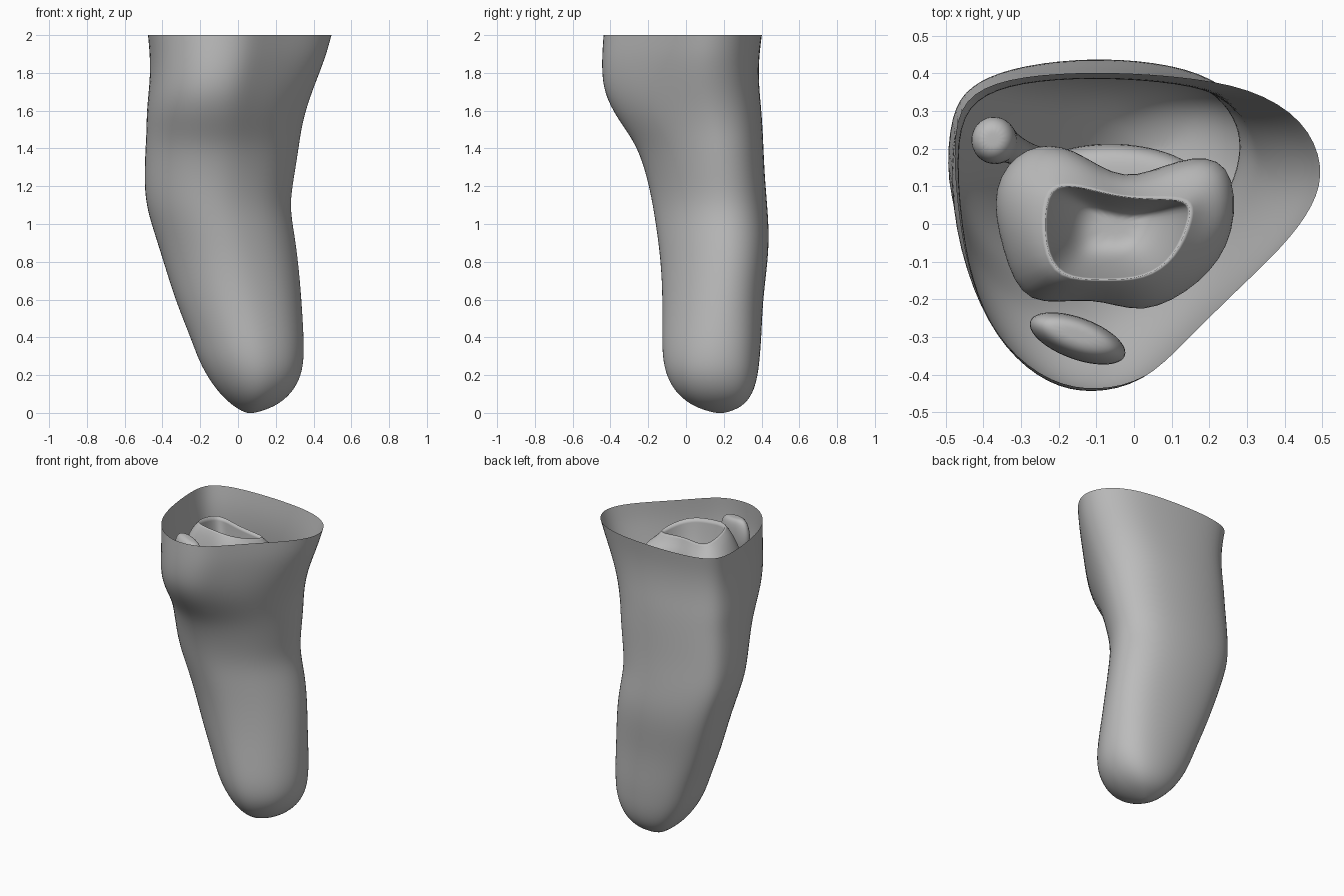
import bpy, bmesh, math
from mathutils import Vector

old = bpy.data.objects.get("Cube")
if old:
    bpy.data.objects.remove(old, do_unlink=True)

grey = bpy.data.materials.new("matte_grey")
grey.use_nodes = True
color = (0.5, 0.5, 0.5, 1)
grey.diffuse_color = color
grey.node_tree.nodes["Principled BSDF"].inputs["Base Color"].default_value = color


def loft(name, rings, cap_start=False, cap_end=False, sharp_ring=None):
    """Skin a series of equal-sized rings and smooth the result."""
    bm = bmesh.new()
    crease = bm.edges.layers.float.new("crease_edge")
    loops = [[bm.verts.new(p) for p in ring] for ring in rings]
    n = len(loops[0])
    for a, b in zip(loops, loops[1:]):
        for i in range(n):
            j = (i + 1) % n
            bm.faces.new((a[i], a[j], b[j], b[i]))
    for wanted, loop in ((cap_start, loops[0]), (cap_end, loops[-1])):
        if wanted:
            centre = bm.verts.new(sum((v.co for v in loop), Vector()) / n)
            for i in range(n):
                bm.faces.new((loop[i], loop[(i + 1) % n], centre))
    if sharp_ring is not None:
        loop = loops[sharp_ring]
        for i in range(n):
            bm.edges.get((loop[i], loop[(i + 1) % n]))[crease] = 1
    bmesh.ops.recalc_face_normals(bm, faces=bm.faces)
    mesh = bpy.data.meshes.new(name)
    bm.to_mesh(mesh)
    bm.free()
    mesh.materials.append(grey)
    mesh.shade_smooth()
    obj = bpy.data.objects.new(name, mesh)
    bpy.context.collection.objects.link(obj)
    mod = obj.modifiers.new("smooth", "SUBSURF")
    mod.levels = mod.render_levels = 2


def ellipse(x, y, z, rx, ry, n=16, turn=0.0, tilt=0.0):
    ring = []
    for i in range(n):
        t = math.tau * i / n
        u, v = rx * math.cos(t), ry * math.sin(t)
        px = u * math.cos(turn) - v * math.sin(turn)
        py = u * math.sin(turn) + v * math.cos(turn)
        ring.append(Vector((x + px, y + py, z + tilt * px)))
    return ring


# Limb skin: rounded triangular rim easing into an oval, tapering stump
rim = [(.49, .15), (.44, .27), (.3, .355), (.1, .385), (-.1, .395), (-.3, .385),
       (-.43, .345), (-.48, .25), (-.46, 0), (-.42, -.18), (-.34, -.32),
       (-.22, -.41), (-.1, -.43), (.03, -.4), (.13, -.3), (.25, -.18),
       (.38, -.06), (.465, .05)]


def skin_ring(z, x0, x1, y0, y1, weight):
    pts = []
    for x, y in rim:
        u, v = x / .48, (y + .015) / .415
        t = math.atan2(v, u)
        c, s = math.cos(t), math.sin(t)
        # the right side of the shin is flattest, the calf side fullest
        e = 2.7 if v >= 0 else (2.0 if u > 0 else 1.55)
        k = (abs(c) ** e + abs(s) ** e) ** (-1 / e)
        pts.append((weight * u + (1 - weight) * k * c,
                    weight * v + (1 - weight) * k * s))
    us, vs = zip(*pts)

    def fit(a, seq, lo, hi):
        swell = .012 * (hi - lo)
        lo, hi = lo - swell, hi + swell
        return lo + (a - min(seq)) / (max(seq) - min(seq)) * (hi - lo)
    return [Vector((fit(u, us, x0, x1), fit(v, vs, y0, y1), z)) for u, v in pts]


sections = [
    (2.0, -.475, .495, -.435, .395, 1), (1.9, -.465, .468, -.442, .382, .97),
    (1.8, -.462, .43, -.443, .378, .92), (1.7, -.468, .39, -.43, .383, .82),
    (1.6, -.475, .355, -.385, .393, .68), (1.5, -.48, .33, -.315, .4, .56),
    (1.4, -.487, .315, -.25, .405, .48), (1.25, -.495, .29, -.2, .412, .42),
    (1.1, -.488, .265, -.17, .425, .36), (.95, -.442, .29, -.148, .435, .32),
    (.8, -.395, .312, -.13, .428, .28), (.6, -.335, .33, -.121, .402, .2),
    (.4, -.255, .343, -.125, .394, .1), (.3, -.22, .344, -.123, .386, .05),
    (.2, -.172, .332, -.105, .376, 0), (.1, -.1, .28, -.05, .35, 0),
    (.03, -.02, .19, .045, .295, 0), (0, .04, .09, .15, .21, 0)]
loft("limb_skin", [skin_ring(*s) for s in sections], cap_end=True)

# Upper bone: thin hollow cut shaft flaring out to two knuckles
cut = [(-.18, .105), (-.235, .09), (-.24, -.06), (-.2, -.145), (-.08, -.15),
       (.03, -.145), (.11, -.09), (.155, .025), (.145, .065), (.05, .065),
       (-.04, .072), (-.11, .09)]
knuckles = [(-.29, .215), (-.385, .1), (-.35, -.07), (-.29, -.23), (-.11, -.185),
            (.02, -.25), (.18, -.16), (.275, -.03), (.265, .18), (.12, .18),
            (-.03, .1), (-.16, .21)]


def bone_ring(mix, scale, z, slope=0.0):
    ring = []
    for (ax, ay), (bx, by) in zip(cut, knuckles):
        x, y = ax + (bx - ax) * mix, ay + (by - ay) * mix
        ring.append(Vector((-.05 + (x + .05) * scale, y * scale,
                            z - slope * (y + .5 * x))))
    return ring


loft("upper_bone", [
    bone_ring(0, .4, 1.66), bone_ring(0, .65, 1.71), bone_ring(0, .88, 1.83, .15),
    bone_ring(0, 1, 1.945, .2), bone_ring(.35, 1, 1.9, .2), bone_ring(.85, 1, 1.83),
    bone_ring(1, 1.02, 1.75), bone_ring(1, .98, 1.67), bone_ring(1, .7, 1.61)],
    cap_start=True, cap_end=True, sharp_ring=3)

# Lower bone: broad plateau and a slim shaft ending inside the stump
loft("lower_bone", [ellipse(*r) for r in (
    (-.05, .08, 1.61, .2, .09), (-.06, .08, 1.59, .27, .13),
    (-.06, .08, 1.5, .28, .14), (-.08, .08, 1.35, .17, .13),
    (-.1, .08, 1.15, .11, .12), (-.05, .1, .85, .09, .1),
    (.02, .12, .5, .08, .09), (.03, .13, .46, .05, .05))],
    cap_start=True, cap_end=True)

# Slim side bone with a rounded head
loft("side_bone", [ellipse(*r) for r in (
    (-.375, .225, 1.64, .035, .035), (-.375, .225, 1.61, .062, .065),
    (-.37, .22, 1.53, .062, .065), (-.34, .21, 1.42, .04, .04),
    (-.27, .17, 1.1, .035, .035), (-.19, .16, .75, .035, .035),
    (-.13, .16, .55, .03, .03))], cap_start=True, cap_end=True)

# Kneecap: flattened tilted pebble
loft("kneecap", [ellipse(x, y, z, rx, ry, 12, -.35, -.15) for x, y, z, rx, ry in (
    (-.15, -.295, 1.965, .07, .025), (-.15, -.3, 1.945, .12, .05),
    (-.15, -.305, 1.84, .15, .062), (-.15, -.305, 1.74, .12, .05),
    (-.15, -.3, 1.68, .04, .02))], cap_start=True, cap_end=True)
